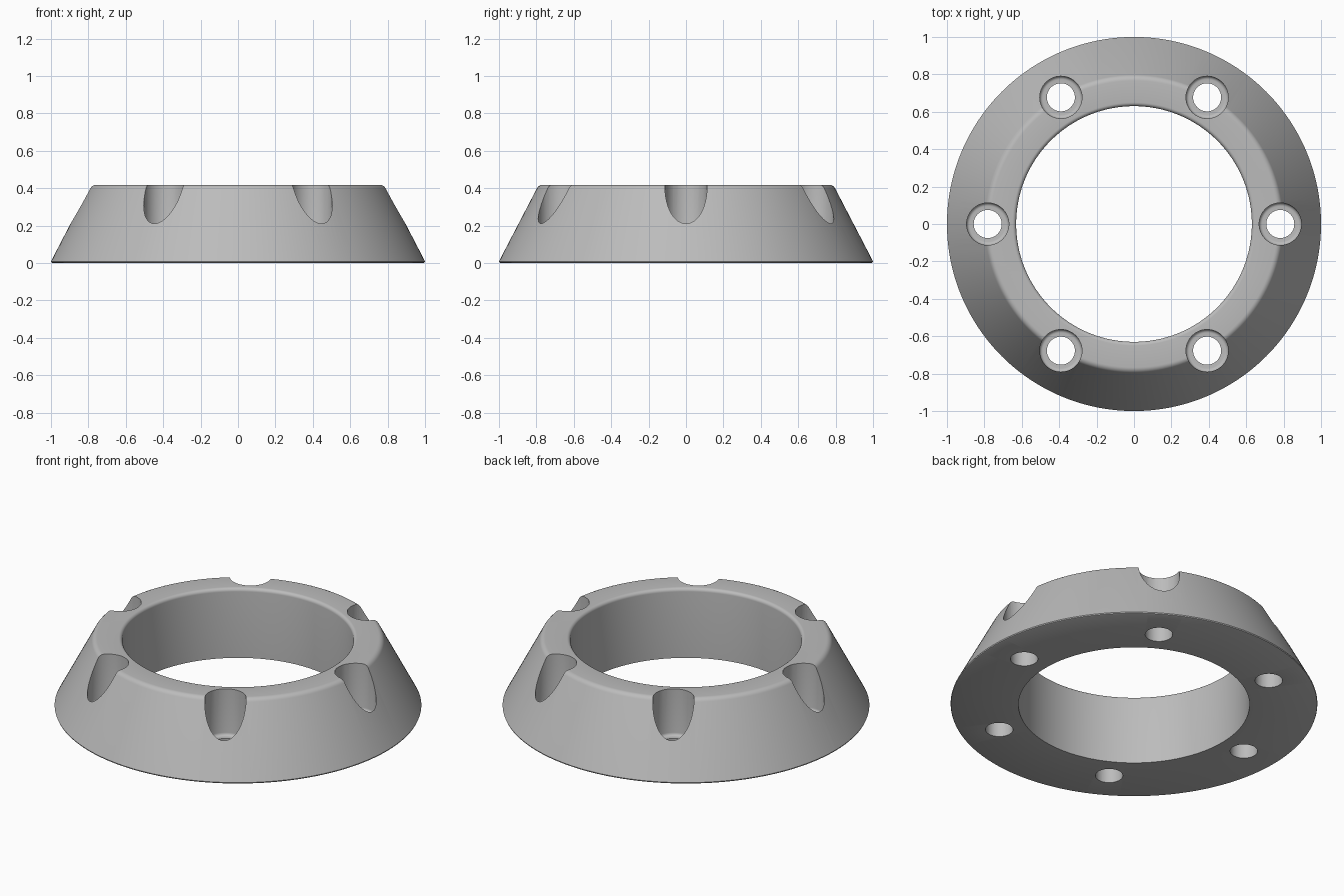
import bpy, bmesh, math

if "Cube" in bpy.data.objects:
    bpy.data.objects.remove(bpy.data.objects["Cube"])

grey = bpy.data.materials.new("plain grey")
grey.diffuse_color = (0.5, 0.5, 0.5, 1)
grey.use_nodes = True
grey.node_tree.nodes["Principled BSDF"].inputs["Base Color"].default_value = grey.diffuse_color


def arc(cx, cz, r, a0, a1, n=6):
    """Profile points on a circular fillet, angles in degrees."""
    return [(cx + r * math.cos(math.radians(a0 + (a1 - a0) * i / n)),
             cz + r * math.sin(math.radians(a0 + (a1 - a0) * i / n))) for i in range(n + 1)]


def lathe(name, profile, sides, closed, centre=(0, 0)):
    """Revolve an (r, z) profile; an open profile gets flat caps at both ends."""
    bm = bmesh.new()
    rings = []
    for i in range(sides):
        a = 2 * math.pi * i / sides
        rings.append([bm.verts.new((centre[0] + r * math.cos(a), centre[1] + r * math.sin(a), z))
                      for r, z in profile])
    n = len(profile)
    for i in range(sides):
        p, q = rings[i], rings[(i + 1) % sides]
        for j in range(n if closed else n - 1):
            k = (j + 1) % n
            bm.faces.new((p[j], q[j], q[k], p[k]))
    if not closed:
        bm.faces.new([r[0] for r in rings])
        bm.faces.new([r[-1] for r in rings])
    bmesh.ops.recalc_face_normals(bm, faces=bm.faces)
    mesh = bpy.data.meshes.new(name)
    bm.to_mesh(mesh)
    bm.free()
    mesh.materials.append(grey)
    ob = bpy.data.objects.new(name, mesh)
    bpy.context.collection.objects.link(ob)
    return ob


# Conical flange ring with rounded top edges
H = 0.418
profile = [(0.63, 0.0), (0.992, 0.0), (0.998, 0.003), (1.0, 0.009)]
profile += arc(0.766, H - 0.035, 0.035, 26, 90)
profile += arc(0.65, H - 0.02, 0.02, 90, 180)
ring = lathe("flange_ring", profile, 192, True)

# Six counterbored bolt holes, with a filleted floor
bore = [(0.075, -0.1), (0.075, 0.137)]
bore += arc(0.095, 0.155, 0.018, -90, 0, 5) + [(0.113, 0.6)]
for i in range(6):
    a = math.radians(60 * i)
    cutter = lathe("bolt_hole_cutter", bore, 48, False,
                   (0.782 * math.cos(a), 0.782 * math.sin(a)))
    mod = ring.modifiers.new("bolt_hole", 'BOOLEAN')
    mod.operation = 'DIFFERENCE'
    mod.solver = 'EXACT'
    mod.object = cutter
    cutter.hide_render = True

# Bake the holes and remove the cutters
bpy.context.view_layer.update()
deps = bpy.context.evaluated_depsgraph_get()
mesh = bpy.data.meshes.new_from_object(ring.evaluated_get(deps))
ring.modifiers.clear()
ring.data = mesh
for ob in list(bpy.data.objects):
    if ob is not ring and ob.name.startswith("bolt_hole_cutter"):
        bpy.data.objects.remove(ob)

# Smooth shading with sharp rims
bpy.context.view_layer.objects.active = ring
ring.select_set(True)
bpy.ops.object.shade_smooth_by_angle(angle=math.radians(30))
